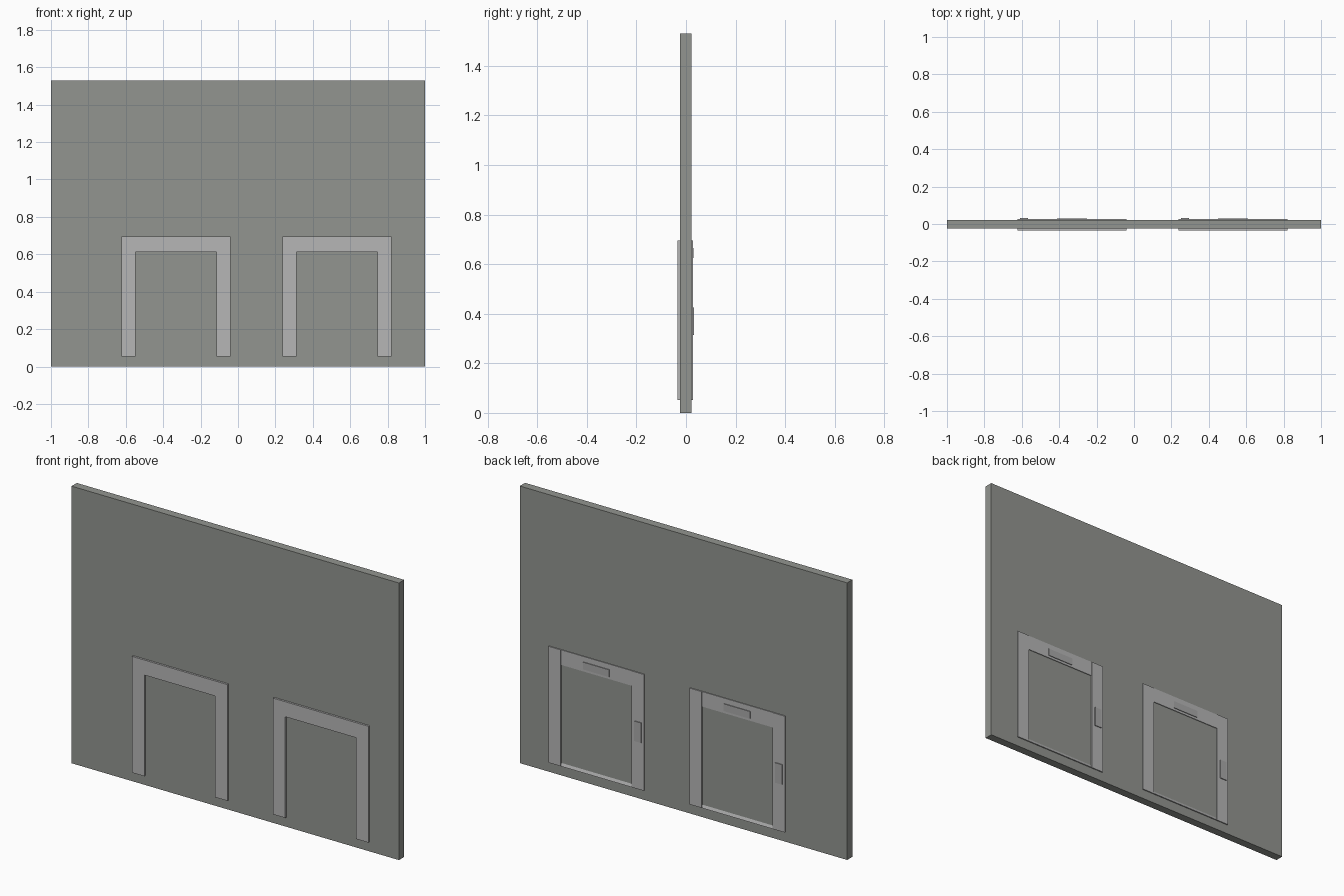
import bpy, bmesh

if "Cube" in bpy.data.objects:
    bpy.data.objects.remove(bpy.data.objects["Cube"])


def material(name, rgb):
    m = bpy.data.materials.new(name)
    m.diffuse_color = (*rgb, 1.0)
    m.use_nodes = True
    m.node_tree.nodes["Principled BSDF"].inputs["Base Color"].default_value = m.diffuse_color
    return m


WALL = material("wall grey", (0.29, 0.30, 0.28))
TRIM = material("trim light grey", (0.47, 0.47, 0.47))
PLATE = material("plate grey", (0.40, 0.40, 0.40))

FRONT, BACK = -0.024, 0.022   # wall faces


def prism(name, x0, x1, profile, mat):
    """Extrude a (y, z) profile along x."""
    bm = bmesh.new()
    a = [bm.verts.new((x0, y, z)) for y, z in profile]
    b = [bm.verts.new((x1, y, z)) for y, z in profile]
    n = len(profile)
    bm.faces.new(a)
    bm.faces.new(b[::-1])
    for i in range(n):
        j = (i + 1) % n
        bm.faces.new((a[i], b[i], b[j], a[j]))
    bmesh.ops.recalc_face_normals(bm, faces=bm.faces)
    me = bpy.data.meshes.new(name)
    bm.to_mesh(me)
    bm.free()
    me.materials.append(mat)
    ob = bpy.data.objects.new(name, me)
    bpy.context.collection.objects.link(ob)
    return ob


def box(name, x0, x1, y0, y1, z0, z1, mat):
    return prism(name, x0, x1, [(y0, z0), (y1, z0), (y1, z1), (y0, z1)], mat)


# Wall slab
box("wall", -1, 1, FRONT, BACK, 0, 1.53, WALL)

Z0, Z1, ZL = 0.053, 0.695, 0.612
W, JAMB = 0.583, 0.075

for side, x in (("left", -0.623), ("right", 0.238)):
    # Door frame on both faces of the wall
    xi, xo = x + JAMB, x + W - JAMB
    for face, y0, y1 in (("front", -0.035, FRONT), ("back", BACK, 0.028)):
        box(f"{side}_{face}_jamb_a", x, xi, y0, y1, Z0, Z1, TRIM)
        box(f"{side}_{face}_jamb_b", xo, x + W, y0, y1, Z0, Z1, TRIM)
        yl = 0.026 if face == "back" else y1
        box(f"{side}_{face}_lintel", xi, xo, y0, yl, ZL, Z1, TRIM)
    # Sloped sill along the foot of the back opening
    prism(f"{side}_sill", xi, xo,
          [(BACK, Z0), (0.028, Z0), (BACK, Z0 + 0.016)], TRIM)
    # Indicator plate above the door and call plate on the jamb
    cx = x + W / 2
    box(f"{side}_indicator_plate", cx - 0.08, cx + 0.08,
        0.024, 0.030, 0.625, 0.665, PLATE)
    box(f"{side}_call_plate", x + 0.014, x + 0.056,
        0.026, 0.033, 0.315, 0.425, PLATE)
